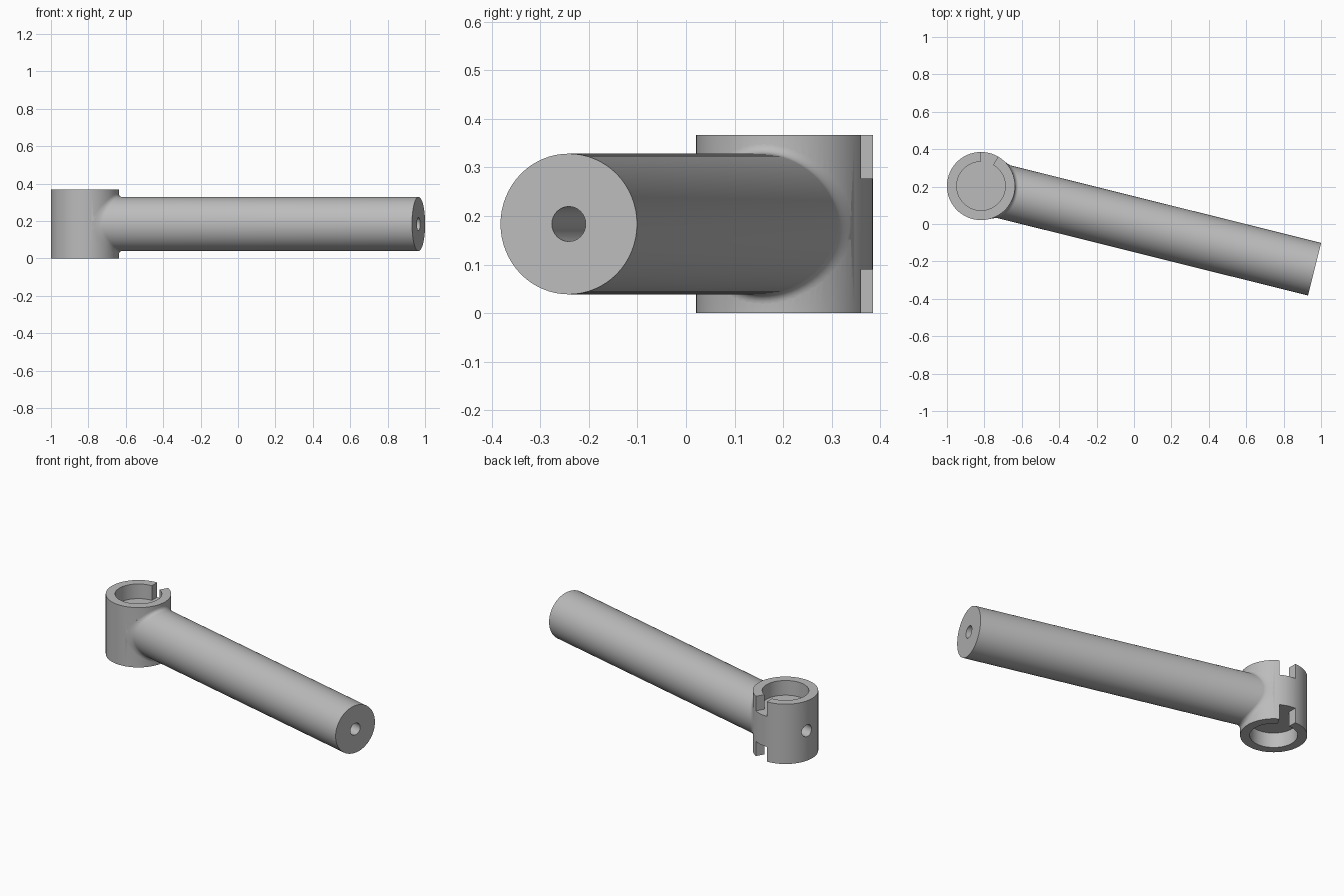
import bpy, bmesh
from math import sin, cos, pi, sqrt, radians
from mathutils import Matrix, Vector

cube = bpy.data.objects.get("Cube")
if cube:
    bpy.data.objects.remove(cube)

HUB = Vector((-0.818, 0.203, 0))
R, H = 0.182, 0.367            # hub radius and height
BORE, DEPTH = 0.13, 0.09       # socket radius and depth
ARM, LENGTH, HOLE = 0.145, 1.838, 0.036
FILLET, SIDES = 0.02, 64
TURN = Matrix.Rotation(radians(-14), 4, "Z")
AXIS = Matrix.Translation(HUB + Vector((0, 0, H / 2))) @ TURN

grey = bpy.data.materials.new("plain grey")
grey.use_nodes = True
grey.diffuse_color = (0.5, 0.5, 0.5, 1)
grey.node_tree.nodes["Principled BSDF"].inputs["Base Color"].default_value = (0.5, 0.5, 0.5, 1)


def loft(name, rings, matrix):
    """Closed solid through equal-length rings of points."""
    bm = bmesh.new()
    loops = [[bm.verts.new(matrix @ Vector(p)) for p in ring] for ring in rings]
    n = len(loops[0])
    for a, b in zip(loops, loops[1:]):
        for i in range(n):
            j = (i + 1) % n
            bm.faces.new((a[i], a[j], b[j], b[i]))
    bm.faces.new(loops[0][::-1])
    bm.faces.new(loops[-1])
    bmesh.ops.recalc_face_normals(bm, faces=bm.faces)
    mesh = bpy.data.meshes.new(name)
    bm.to_mesh(mesh)
    bm.free()
    mesh.materials.append(grey)
    obj = bpy.data.objects.new(name, mesh)
    bpy.context.collection.objects.link(obj)
    return obj


def cylinder(name, radius, z0, z1, matrix, sides=SIDES):
    circle = [(radius * cos(2 * pi * i / sides), radius * sin(2 * pi * i / sides))
              for i in range(sides)]
    return loft(name, [[(x, y, z) for x, y in circle] for z in (z0, z1)], matrix)


def combine(target, tool, operation):
    mod = target.modifiers.new(operation, "BOOLEAN")
    mod.operation, mod.solver, mod.object = operation, "EXACT", tool
    bpy.context.view_layer.objects.active = target
    bpy.ops.object.modifier_apply(modifier=mod.name)
    bpy.data.objects.remove(tool)


def collar_ring(radius, lift):
    """Ring around the arm axis that follows the curved hub wall."""
    ring = []
    for i in range(SIDES):
        a = 2 * pi * i / SIDES
        y, z = radius * cos(a), radius * sin(a)
        ring.append((sqrt(R * R - y * y) + lift, y, z))
    return ring


# Hub and arm, blended by a small fillet
at_hub = Matrix.Translation(HUB)
body = cylinder("socket_arm", R, 0, H, at_hub, 96)
rings = [collar_ring(ARM + FILLET, -0.02)]
for k in range(7):
    t = k / 6 * pi / 2
    rings.append(collar_ring(ARM + FILLET * (1 - sin(t)), FILLET * (1 - cos(t))))
rings.append([(LENGTH, y, z) for x, y, z in rings[-1]])
combine(body, loft("arm", rings, AXIS), "UNION")

# Sockets and keyway notches at both ends of the hub
for z0, z1 in ((-0.05, DEPTH), (H - DEPTH, H + 0.05)):
    combine(body, cylinder("socket_cutter", BORE, z0, z1, at_hub), "DIFFERENCE")
    wedge = [(r * cos(radians(a)), r * sin(radians(a)))
             for r, a in ((0.1, 60), (0.3, 60), (0.3, 90), (0.1, 90))]
    notch = loft("notch_cutter", [[(x, y, z) for x, y in wedge] for z in (z0, z1)], at_hub)
    combine(body, notch, "DIFFERENCE")

# Bore along the whole arm and out through the hub wall
along = AXIS @ Matrix.Rotation(pi / 2, 4, "Y")
combine(body, cylinder("bore_cutter", HOLE, -0.3, LENGTH + 0.1, along, 32), "DIFFERENCE")

bpy.ops.object.select_all(action="DESELECT")
body.select_set(True)
bpy.context.view_layer.objects.active = body
bpy.ops.object.shade_smooth_by_angle(angle=radians(30))
